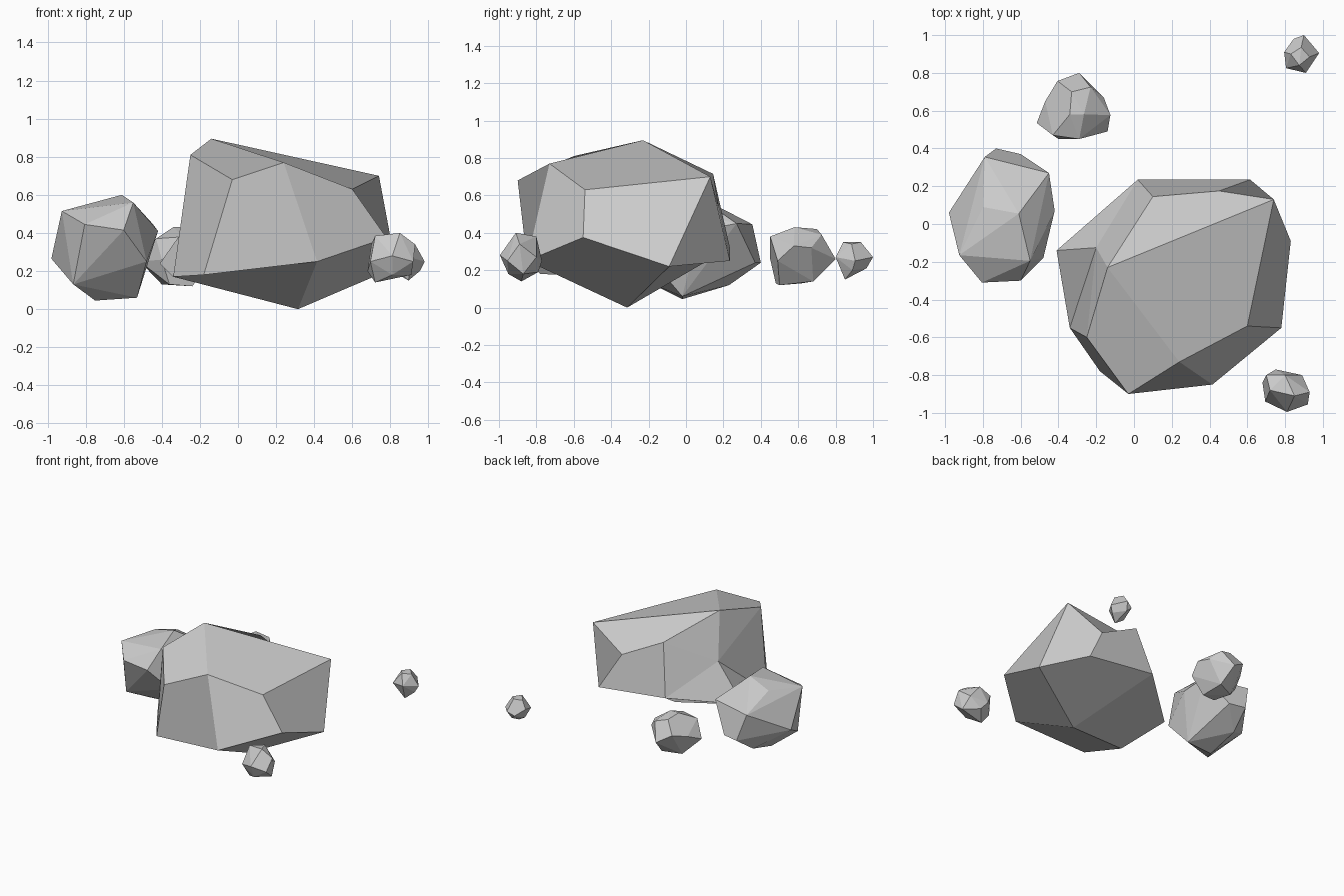
import bpy, bmesh, math


def finish(bm, name):
    """Turn a bmesh into a flat-faced object."""
    bmesh.ops.recalc_face_normals(bm, faces=bm.faces[:])
    mesh = bpy.data.meshes.new(name)
    bm.to_mesh(mesh)
    bm.free()
    obj = bpy.data.objects.new(name, mesh)
    bpy.context.collection.objects.link(obj)
    return obj


def rock(name, corners):
    """Faceted stone: the convex hull of a few corner points."""
    bm = bmesh.new()
    for c in corners:
        bm.verts.new(c)
    hull = bmesh.ops.convex_hull(bm, input=bm.verts[:])
    loose = {v for k in ("geom_interior", "geom_unused") for v in hull[k]
             if isinstance(v, bmesh.types.BMVert)}
    bmesh.ops.delete(bm, geom=list(loose), context='VERTS')
    # merge nearly coplanar triangles into flat facets
    bmesh.ops.dissolve_limit(bm, angle_limit=math.radians(6),
                             verts=bm.verts[:], edges=bm.edges[:])
    return finish(bm, name)


# Main boulder: corners named by letter, facets spelled from them,
# since its back (P, Q) and front have shallow dents
corners = dict(
    A=(-.14, -.23, .895), B=(-.25, -.60, .81), C=(-.03, -.90, .68),
    D=(.24, -.73, .77), E=(.60, -.54, .63), F=(.74, .13, .70),
    R=(.10, .145, .715), Q=(.45, .175, .535), P=(-.20, -.125, .54),
    G=(.78, -.55, .375), H=(.415, -.85, .25), I=(.83, -.09, .22),
    J=(.615, .235, .25), O=(.02, .235, .32), M=(-.41, -.14, .24),
    N=(-.34, -.55, .17), L=(-.18, -.78, .18), K=(.315, -.315, 0))
bm = bmesh.new()
vert = {k: bm.verts.new(c) for k, c in corners.items()}
for facet in ("ABCD AFED BCLN CDHL DEGH EFIG FQJI AFQR QROJ GIKH HKNL "
              "IJOK KOMN ARP ROP OMP PMN PNB APB").split():
    bm.faces.new([vert[k] for k in facet])
finish(bm, "boulder")

# Medium stone on the left
rock("left_stone", [
    (-.925, -.165, .515), (-.61, .055, .60), (-.80, .09, .545),
    (-.55, -.195, .56), (-.805, -.31, .445), (-.60, -.30, .415),
    (-.79, .355, .445), (-.45, .27, .45), (-.42, .07, .41),
    (-.98, .06, .265), (-.73, .40, .24), (-.60, .37, .24),
    (-.48, -.18, .25), (-.865, -.19, .13), (-.76, .23, .12),
    (-.75, -.02, .045), (-.53, -.02, .06)])

# Smaller stone behind
rock("back_stone", [
    (-.34, .58, .43), (-.33, .70, .42), (-.23, .725, .39),
    (-.265, .58, .43), (-.43, .47, .37), (-.29, .45, .38),
    (-.515, .535, .25), (-.47, .65, .30), (-.405, .757, .33),
    (-.29, .80, .26), (-.16, .67, .32), (-.125, .577, .33),
    (-.14, .49, .25), (-.40, .45, .26), (-.40, .62, .13),
    (-.24, .50, .12), (-.26, .68, .14), (-.36, .48, .13)])

# Pebble at the back right
rock("back_pebble", [
    (.885, .935, .35), (.93, .885, .34), (.875, .84, .35), (.83, .90, .34),
    (.90, 1.0, .27), (.98, .905, .25), (.91, .80, .27), (.805, .825, .26),
    (.795, .91, .28), (.845, .98, .24), (.895, .85, .15), (.88, .965, .21),
    (.83, .87, .19), (.955, .89, .20)])

# Pebble at the front right
rock("front_pebble", [
    (.72, -.88, .385), (.85, -.91, .40), (.80, -.80, .38), (.70, -.80, .34),
    (.93, -.89, .34), (.75, -.77, .25), (.89, -.80, .27), (.92, -.955, .25),
    (.81, -.995, .28), (.695, -.94, .25), (.68, -.84, .20),
    (.72, -.88, .14), (.91, -.87, .18), (.81, -.95, .18), (.80, -.79, .19)])
